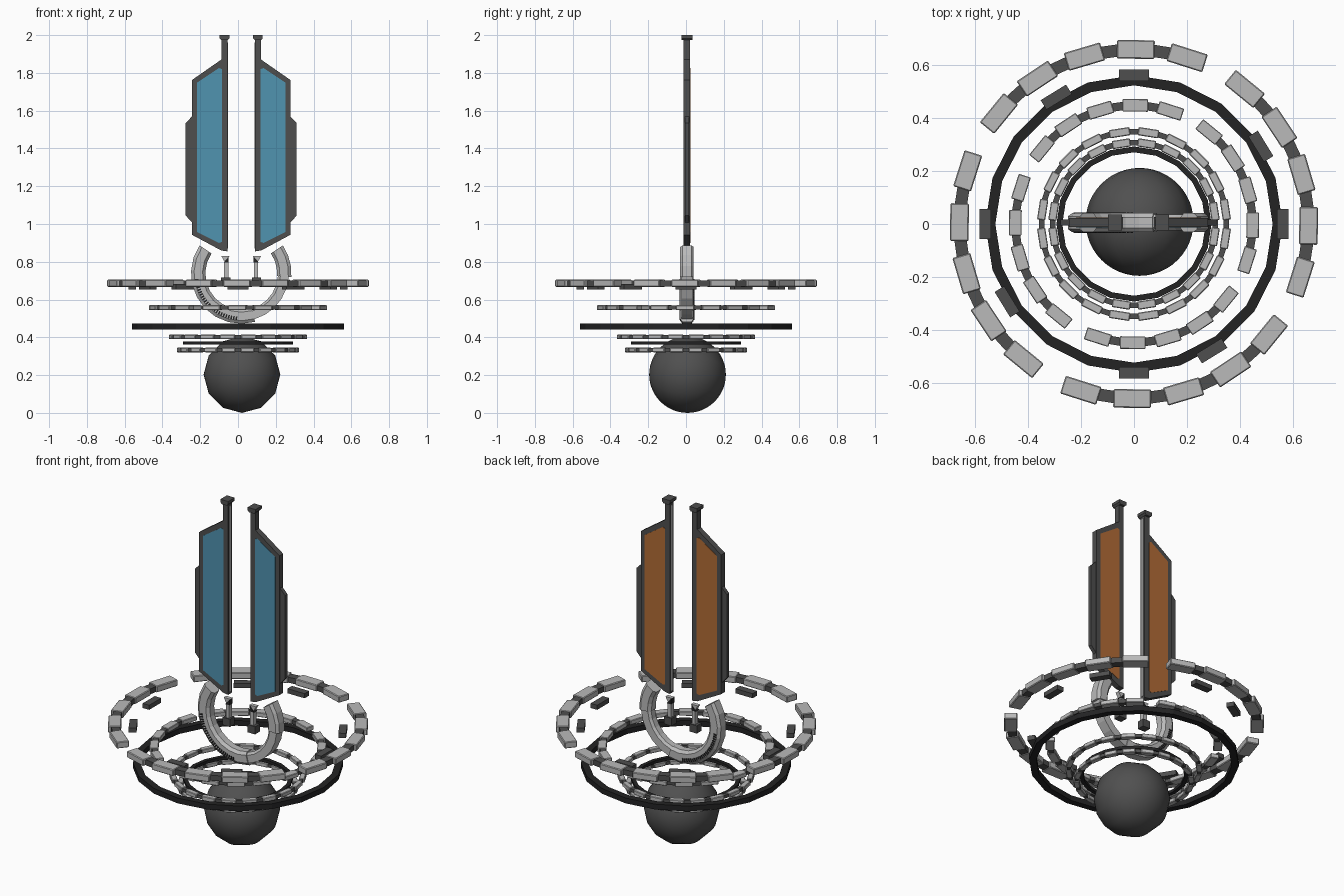
import bpy, bmesh, math
from mathutils import Matrix, Vector

if "Cube" in bpy.data.objects:
    bpy.data.objects.remove(bpy.data.objects["Cube"])

CX, CY = 0.017, 0.005          # centre of the upright parts


def mat(name, r, g, b):
    m = bpy.data.materials.new(name)
    lin = lambda v: ((v / 255 + 0.055) / 1.055) ** 2.4 if v > 10 else v / 3294
    m.diffuse_color = (lin(r), lin(g), lin(b), 1)
    m.use_nodes = True
    m.node_tree.nodes["Principled BSDF"].inputs["Base Color"].default_value = m.diffuse_color
    return m


LIGHT = mat("light_grey", 186, 186, 186)
DARK = mat("dark_grey", 78, 78, 78)
BLACK = mat("near_black", 35, 35, 36)
BALL = mat("ball_grey", 80, 80, 80)
BLUE = mat("blue", 80, 147, 176)
ORANGE = mat("orange", 178, 108, 54)


def finish(name, bm, m, bevel=0):
    bmesh.ops.recalc_face_normals(bm, faces=bm.faces[:])
    me = bpy.data.meshes.new(name)
    bm.to_mesh(me)
    bm.free()
    me.materials.append(m)
    ob = bpy.data.objects.new(name, me)
    bpy.context.collection.objects.link(ob)
    if bevel:
        mod = ob.modifiers.new("bevel", 'BEVEL')
        mod.width, mod.segments = bevel, 1
    return ob


def box(bm, matrix, sx, sy, sz):
    bmesh.ops.create_cube(bm, size=1, matrix=matrix @ Matrix.Diagonal((sx, sy, sz, 1)))


def ring_boxes(name, m, angles, r, z, radial, length, height, bevel=0):
    """Boxes set around the z axis."""
    bm = bmesh.new()
    for a in angles:
        box(bm, Matrix.Rotation(math.radians(a), 4, 'Z') @ Matrix.Translation((r, 0, z)),
            radial, length, height)
    return finish(name, bm, m, bevel)


def sweep(name, m, profile, a0, a1, n, place):
    """Sweep a closed (radius, offset) profile round an arc; full circle closes."""
    bm = bmesh.new()
    full = abs(a1 - a0) >= 360
    rows = []
    for i in range(n if full else n + 1):
        a = math.radians(a0 + (a1 - a0) * i / n)
        rows.append([bm.verts.new(place(r * math.cos(a), r * math.sin(a), o)) for r, o in profile])
    k = len(profile)
    for i in range(n):
        p, q = rows[i], rows[(i + 1) % len(rows)]
        for j in range(k):
            bm.faces.new((p[j], p[(j + 1) % k], q[(j + 1) % k], q[j]))
    if not full:
        bm.faces.new(rows[0])
        bm.faces.new(rows[-1])
    return finish(name, bm, m)


def plate(name, m, pts, y0, y1, side):
    """Extrude an (u, z) outline along y; u is measured from the centre line."""
    bm = bmesh.new()
    front = [bm.verts.new((CX + side * u, CY + y0, z)) for u, z in pts]
    back = [bm.verts.new((CX + side * u, CY + y1, z)) for u, z in pts]
    bm.faces.new(front)
    bm.faces.new(back)
    for i in range(len(pts)):
        j = (i + 1) % len(pts)
        bm.faces.new((front[i], front[j], back[j], back[i]))
    return finish(name, bm, m)


def rect(u0, u1, z0, z1):
    return [(u0, z0), (u1, z0), (u1, z1), (u0, z1)]


# Ball at the bottom, poles along y
bm = bmesh.new()
bmesh.ops.create_uvsphere(bm, u_segments=12, v_segments=24, radius=0.203,
                          matrix=Matrix.Translation((0.021, 0.008, 0.203)) @ Matrix.Rotation(math.pi / 2, 4, 'X'))
for f in bm.faces:
    f.smooth = True
finish("ball", bm, BALL)

# Broken outer rings: four arcs of five blocks with dark links
blocks = [72.3 + 17.1 * i + 90 * j for j in range(4) for i in range(5)]
links = [72.3 + 17.1 * (i + 0.5) + 90 * j for j in range(4) for i in range(4)]
for name, s, z in (("outer_ring", 1, 0.686), ("middle_ring", 0.68, 0.557)):
    ring_boxes(name + "_blocks", LIGHT, blocks, 0.657 * s, z, 0.07 * s, 0.142 * s, 0.038 * s, 0.004 * s)
    ring_boxes(name + "_links", DARK, links, 0.655 * s, z, 0.046 * s, 0.075 * s, 0.032 * s)

# Closed small rings of blocks
for name, r, z in (("upper_small_ring", 0.348, 0.402), ("lower_small_ring", 0.306, 0.333)):
    ring_boxes(name + "_blocks", LIGHT, [9 + 18 * i for i in range(20)], r, z, 0.031, r * 0.225, 0.024, 0.003)
    ring_boxes(name + "_links", DARK, [18 * i for i in range(20)], r, z, 0.021, r * 0.12, 0.019)

# Floating plates inside the outer ring
ring_boxes("floating_plates", DARK, [a + 90 * j for j in range(4) for a in (0, 31.5)],
           0.56, 0.668, 0.042, 0.112, 0.027)

# Plain black hoops
flat = lambda x, y, o: (x, y, o)
sweep("large_hoop", BLACK, rect(0.522, 0.56, 0.441, 0.472), 0, 360, 20, flat)
sweep("small_hoop", BLACK, rect(0.27, 0.292, 0.362, 0.379), 0, 360, 20, flat)

# Upright open collar
upright = lambda x, z, o: (CX + x, CY + o, 0.738 + z)
thick = [(0.19, -0.02), (0.205, -0.036), (0.25, -0.036), (0.266, -0.024),
         (0.266, 0.024), (0.25, 0.036), (0.205, 0.036), (0.19, 0.02)]
thin = [(0.195, -0.018), (0.208, -0.03), (0.252, -0.03), (0.252, 0.03), (0.208, 0.03), (0.195, 0.018)]
sweep("collar_left", LIGHT, thick, 146, 286, 9, upright)
sweep("collar_lower_right", LIGHT, thin, 286, 356, 5, upright)
sweep("collar_right", LIGHT, thick, 356, 394, 3, upright)

# Dark teeth on both faces of the collar
bm = bmesh.new()
for i in range(24):
    a = math.radians(188 + i * 3.3)
    for y in (-0.036, 0.036):
        p = Vector(upright(0.238 * math.cos(a), 0.238 * math.sin(a), y))
        box(bm, Matrix.Translation(p) @ Matrix.Rotation(-a, 4, 'Y'), 0.018, 0.006, 0.008)
finish("collar_teeth", bm, BLACK)

# Two tall panels, mirrored about the centre line
frame = [(0.073, 0.855), (0.106, 0.86), (0.261, 0.943), (0.261, 1.762), (0.106, 1.87), (0.073, 1.87)]
pane = [(0.103, 0.905), (0.118, 0.9), (0.235, 0.958), (0.235, 1.748), (0.118, 1.826), (0.103, 1.82)]
strip = [(0.258, 1.005), (0.294, 1.045), (0.294, 1.535), (0.258, 1.572)]
for side, tag in ((-1, "left_"), (1, "right_")):
    plate(tag + "panel_frame", DARK, frame, -0.017, 0.017, side)
    plate(tag + "front_pane", BLUE, pane, -0.019, -0.016, side)
    plate(tag + "back_pane", ORANGE, pane, 0.016, 0.019, side)
    plate(tag + "outer_strip", DARK, strip, -0.011, 0.011, side)
    plate(tag + "post", DARK, rect(0.073, 0.105, 1.865, 1.985), -0.017, 0.017, side)
    plate(tag + "post_cap", DARK, [(0.063, 1.983), (0.073, 1.973), (0.105, 1.973), (0.114, 1.983),
                                   (0.114, 2.0), (0.063, 2.0)], -0.03, 0.03, side)
    plate(tag + "inner_rail", LIGHT, rect(0.071, 0.074, 0.87, 1.96), -0.007, 0.007, side)
    # Small support below the panel
    plate(tag + "support_clip", LIGHT, [(0.062, 0.83), (0.088, 0.80), (0.105, 0.83)], -0.012, 0.012, side)
    plate(tag + "support_hook", BLACK, [(0.066, 0.795), (0.094, 0.795), (0.066, 0.828)], -0.016, 0.016, side)
    plate(tag + "support_stem", LIGHT, rect(0.068, 0.09, 0.715, 0.797), -0.014, 0.014, side)
    plate(tag + "support_foot", DARK, rect(0.058, 0.106, 0.672, 0.717), -0.022, 0.022, side)
